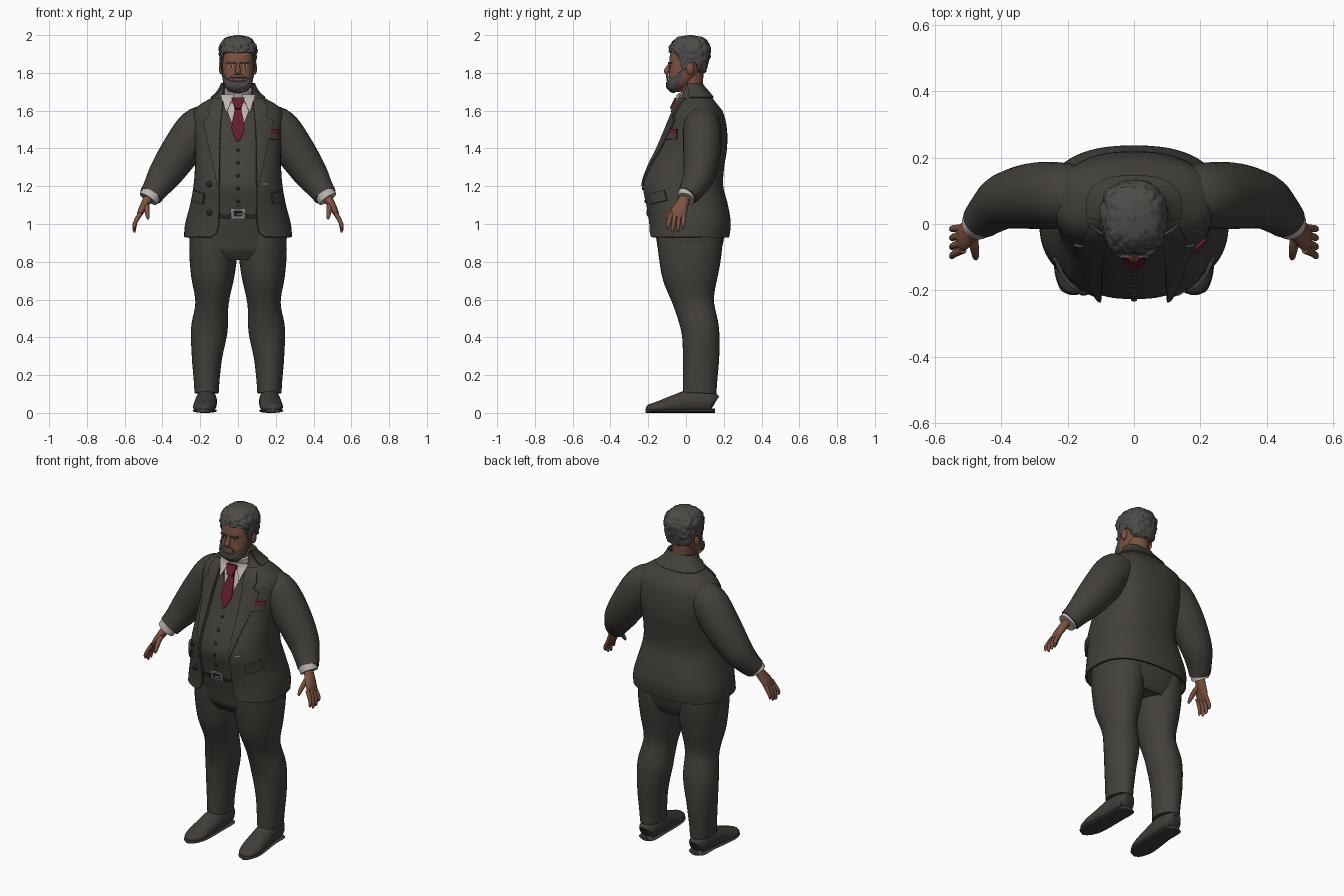
import bpy, bmesh, math
from mathutils import Vector, noise

cube = bpy.data.objects.get("Cube")
if cube:
    bpy.data.objects.remove(cube, do_unlink=True)

COLORS = {
    "suit cloth": (.056, .051, .043), "skin": (.20, .085, .052), "hair grey": (.075, .072, .066),
    "shirt white": (.52, .45, .43), "tie red": (.13, .012, .026), "shoe leather": (.052, .047, .041),
    "button dark": (.02, .019, .018), "buckle metal": (.3, .29, .27),
    "eye white": (.4, .37, .34), "lip": (.17, .06, .045)}
MATS = {}
for key, rgb in COLORS.items():
    m = bpy.data.materials.new(key)
    m.use_nodes = True
    m.diffuse_color = (*rgb, 1)
    shader = m.node_tree.nodes["Principled BSDF"]
    shader.inputs["Base Color"].default_value = (*rgb, 1)
    shader.inputs["Roughness"].default_value = .8
    MATS[key] = m
SUIT, SKIN, HAIR, SHIRT, TIE, SHOE, DARK, METAL, EYE, LIP = COLORS
POWER = .8


def lerp(a, b, t):
    return a + (b - a) * t


def sample(rows, k):
    """Smooth interpolation of table rows (key, values...)."""
    k = min(max(k, rows[0][0]), rows[-1][0])
    i = 0
    while i < len(rows) - 2 and k > rows[i + 1][0]:
        i += 1
    a, b = rows[i], rows[i + 1]
    p, q = rows[max(i - 1, 0)], rows[min(i + 2, len(rows) - 1)]
    h = b[0] - a[0]
    t = (k - a[0]) / h
    out = []
    for c in range(1, len(a)):
        m1 = (b[c] - p[c]) / (b[0] - p[0]) * h
        m2 = (q[c] - a[c]) / (q[0] - a[0]) * h
        d = b[c] - a[c]
        out.append(a[c] + t * (m1 + t * (3 * d - 2 * m1 - m2 + t * (m1 + m2 - 2 * d))))
    return out


def surf(rows, th, z, off=0):
    """Point on a body of (z, half width, front y, back y); angle 0 is the front."""
    w, f, b = sample(rows, z)
    s, c = math.sin(th), math.cos(th)
    x = (w + off) * math.copysign(abs(s) ** POWER, s)
    y = (f + b) / 2 - ((b - f) / 2 + off) * math.copysign(abs(c) ** POWER, c)
    return Vector((x, y, z))


def angle_at(rows, x, z):
    w = sample(rows, z)[0]
    return math.copysign(math.asin(min(.97, abs(x) / w) ** (1 / POWER)), x)


def finish(name, bm, mat, thick=0):
    bmesh.ops.recalc_face_normals(bm, faces=bm.faces)
    me = bpy.data.meshes.new(name)
    bm.to_mesh(me)
    bm.free()
    me.materials.append(MATS[mat])
    me.shade_smooth()
    me.set_sharp_from_angle(angle=math.radians(50))
    ob = bpy.data.objects.new(name, me)
    bpy.context.collection.objects.link(ob)
    if thick:
        mod = ob.modifiers.new("thickness", 'SOLIDIFY')
        mod.thickness = thick
        mod.offset = 0
        ob.modifiers.new("crisp rim", 'EDGE_SPLIT').split_angle = math.radians(50)
    return ob


def build(name, rings, mat, wrap=False, caps=(False, False), thick=0):
    bm = bmesh.new()
    vs = [[bm.verts.new(p) for p in r] for r in rings]
    n = len(rings[0])
    for a, b in zip(vs, vs[1:]):
        for i in range(n if wrap else n - 1):
            j = (i + 1) % n
            bm.faces.new((a[i], a[j], b[j], b[i]))
    for use, ring in zip(caps, (vs[0], vs[-1])):
        if use:
            bm.faces.new(ring)
    return finish(name, bm, mat, thick)


def loft(name, rows, z0, z1, mat, off=0, n=48, steps=24):
    rings = [[surf(rows, math.tau * i / n, lerp(z0, z1, j / steps), off) for i in range(n)]
             for j in range(steps + 1)]
    return build(name, rings, mat, True, (True, True))


def patch(name, rows, z0, z1, xa, xb, mat, off=.004, thick=.006, nx=6, nz=14):
    """Plate lying on the front of a body between two x limits given per height."""
    rings = []
    for j in range(nz + 1):
        z = lerp(z0, z1, j / nz)
        rings.append([surf(rows, angle_at(rows, lerp(xa(z), xb(z), i / nx), z), z, off)
                      for i in range(nx + 1)])
    return build(name, rings, mat, thick=thick)


def plate(name, rows, x0, x1, z0, z1, mat, off=.004, thick=.006):
    return patch(name, rows, z0, z1, lambda z: x0, lambda z: x1, mat, off, thick, 5, 3)


def tube(name, pts, mat, ref=(0, 1, 0), n=20, sub=5, floor=-1, side=1):
    """Elliptic tube through (x, y, z, radius across, radius along ref)."""
    rows = [(i, *p) for i, p in enumerate(pts)]
    count = (len(pts) - 1) * sub
    data = [sample(rows, j / sub) for j in range(count + 1)]
    mid = [Vector((d[0] * side, d[1], d[2])) for d in data]
    rings = []
    for j, d in enumerate(data):
        t = (mid[min(j + 1, count)] - mid[max(j - 1, 0)]).normalized()
        u = t.cross(Vector(ref)).normalized()
        v = u.cross(t)
        ring = []
        for i in range(n):
            a = math.tau * i / n
            p = mid[j] + u * d[3] * math.cos(a) + v * d[4] * math.sin(a)
            p.z = max(p.z, floor)
            ring.append(p)
        rings.append(ring)
    return build(name, rings, mat, True, (True, True))


def ball(name, loc, size, mat):
    bm = bmesh.new()
    bmesh.ops.create_uvsphere(bm, u_segments=16, v_segments=10, radius=1)
    bmesh.ops.scale(bm, vec=size, verts=bm.verts)
    bmesh.ops.translate(bm, vec=loc, verts=bm.verts)
    return finish(name, bm, mat)


# Body tables: height, half width, front, back
TORSO = [(.92, .285, -.2, .225), (1, .278, -.2, .235), (1.1, .252, -.217, .22), (1.2, .234, -.235, .195),
         (1.3, .226, -.205, .2), (1.4, .226, -.155, .215), (1.5, .235, -.11, .215), (1.59, .237, -.07, .195),
         (1.63, .2, -.05, .165), (1.66, .145, -.036, .142), (1.7, .1, -.03, .11), (1.74, .078, -.02, .075)]
HIPS = [(.81, .19, -.11, .16), (.86, .24, -.145, .185), (.92, .258, -.157, .2), (1, .25, -.175, .205),
        (1.12, .22, -.2, .2)]
HEAD = [(1.7, .025, -.08, -.03), (1.73, .058, -.093, .01), (1.77, .074, -.092, .05), (1.82, .083, -.088, .09),
        (1.87, .085, -.088, .11), (1.92, .085, -.078, .113), (1.96, .07, -.055, .095), (1.985, .03, -.02, .05)]
HAIRDO = [(1.78, .078, -.05, .1), (1.82, .09, -.08, .11), (1.88, .096, -.09, .126), (1.93, .098, -.088, .13),
          (1.97, .083, -.066, .11), (1.99, .055, -.038, .08), (2, .012, .01, .03)]
BEARD = [(1.693, .01, -.066, -.055), (1.7, .04, -.085, -.035), (1.73, .07, -.105, 0), (1.77, .081, -.1, .03),
         (1.83, .088, -.09, .06)]

# Jacket shell, open down the front
OPENING = [(.92, .16), (.95, .118), (1, .104), (1.2, .1), (1.5, .095), (1.6, .085), (1.66, .08), (1.74, .076)]


def opening(z):
    return sample(OPENING, z)[0]


rings = []
for j in range(41):
    z = lerp(.93, 1.74, j / 40)
    a = angle_at(TORSO, opening(z), z)
    rings.append([surf(TORSO, lerp(a, math.tau - a, i / 60), z, -.004) for i in range(61)])
build("jacket", rings, SUIT, thick=.012)
build("jacket_collar", [[surf(TORSO, lerp(1.3, math.tau - 1.3, i / 40), lerp(1.668, 1.745, j / 6), .008)
                         for i in range(41)] for j in range(7)], SUIT, thick=.01)

# Shirt, trousers top and belt
loft("shirt_front", TORSO, 1.38, 1.66, SHIRT, -.02)
loft("trouser_hips", HIPS, .81, 1.12, SUIT)
plate("belt", HIPS, -.13, .13, 1.03, 1.078, DARK, .006)
plate("buckle", HIPS, -.036, .036, 1.028, 1.08, METAL, .014)
plate("buckle_centre", HIPS, -.022, .022, 1.04, 1.068, DARK, .018)
plate("buckle_prong", HIPS, -.004, .026, 1.05, 1.057, METAL, .022)

# Tie
BLADE = [(1.435, .003), (1.5, .033), (1.61, .017)]
patch("tie_blade", TORSO, 1.435, 1.62, lambda z: -sample(BLADE, z)[0], lambda z: sample(BLADE, z)[0], TIE, .0)
patch("tie_knot", TORSO, 1.61, 1.668, lambda z: -.016 - (z - 1.61) * .25,
      lambda z: .016 + (z - 1.61) * .25, TIE, .02, .014)

# Waistcoat halves, lapels, collar points and pockets
LAPEL = [(1.2, .104), (1.35, .137), (1.5, .168), (1.55, .176), (1.57, .145), (1.6, .155), (1.665, .125)]
for s, tag in ((1, "left"), (-1, "right")):
    rings = []
    for j in range(25):
        row = []
        for i in range(9):
            t = i / 8
            z = lerp(1.1 - .05 * math.sin(math.pi * t), 1.64, j / 24)
            x = lerp(max(.0, (z - 1.45) * .4), .14, t)
            row.append(surf(TORSO, angle_at(TORSO, x * s, z), z, -.012))
        rings.append(row)
    build("waistcoat_" + tag, rings, SUIT, thick=.007)
    patch("lapel_" + tag, TORSO, 1.2, 1.665, lambda z: s * (opening(z) - .004),
          lambda z: s * sample(LAPEL, z)[0], SUIT, .008, .009, 6, 36)
    patch("shirt_collar_" + tag, TORSO, 1.595, 1.685, lambda z: s * lerp(.056, .016, (z - 1.595) / .09),
          lambda z: s * lerp(.062, .082, (z - 1.595) / .09), SHIRT, .014, .006)
    build("pocket_flap_" + tag, [[surf(TORSO, s * lerp(.72, 1.22, i / 8), 1.105 + .055 * j / 3 + .02 * i / 8, .008)
                                  for i in range(9)] for j in range(4)], SUIT, thick=.012)
plate("breast_pocket", TORSO, .15, .212, 1.448, 1.478, SUIT, .006, .008)
patch("pocket_square", TORSO, 1.478, 1.503, lambda z: .155, lambda z: .208, TIE, .006, .008)
for i in range(5):
    z = 1.12 + .068 * i
    ball("waistcoat_button", surf(TORSO, 0, z, -.007), (.009, .006, .009), DARK)
for z in (1.06, 1.21):
    ball("jacket_button", surf(TORSO, angle_at(TORSO, -.148, z), z, .006), (.015, .008, .015), DARK)
    plate("buttonhole", TORSO, .128, .152, z, z + .005, METAL, .003, .004)

# Neck and head
tube("shirt_collar_band", [(0, .048, 1.62, .088, .075), (0, .037, 1.67, .08, .07), (0, .024, 1.712, .074, .067)], SHIRT)
tube("neck", [(0, .045, 1.64, .062, .06), (0, .03, 1.72, .06, .06), (0, .025, 1.82, .066, .07)], SKIN)
loft("head", HEAD, 1.7, 1.985, SKIN)
tube("nose", [(0, -.083, 1.85, .008, .008), (0, -.097, 1.825, .011, .012), (0, -.103, 1.808, .016, .014),
              (0, -.094, 1.794, .01, .01)], SKIN, n=14)
plate("lips", HEAD, -.027, .027, 1.758, 1.775, LIP, .008)
patch("moustache", BEARD, 1.774, 1.791, lambda z: -.042 + (z - 1.774), lambda z: .042 - (z - 1.774), HAIR, .003, .009)
for s, tag in ((1, "left"), (-1, "right")):
    plate("eye_" + tag, HEAD, s * .022, s * .047, 1.829, 1.839, EYE, .001, .004)
    plate("iris_" + tag, HEAD, s * .03, s * .039, 1.829, 1.839, DARK, .003, .004)
    plate("eyebrow_" + tag, HEAD, s * .014, s * .056, 1.848, 1.857, HAIR, .004, .008)
    ball("ear_" + tag, (s * .089, .022, 1.823), (.012, .021, .032), SKIN)

# Curly hair and beard with a tucked lower edge
HAIRLINE = [(0, 1.903), (.8, 1.9), (1.1, 1.86), (1.3, 1.805), (1.5, 1.82), (1.75, 1.85), (2.1, 1.81), (3.2, 1.79)]
JAWLINE = [(0, 1.757), (.35, 1.757), (.7, 1.772), (1.1, 1.785), (1.65, 1.83)]


def curly(rows, th, z, tuck, size, scale):
    p = surf(rows, th, z)
    return surf(rows, th, z, -.022 if tuck else size * noise.noise(p * scale))


build("hair", [[curly(HAIRDO, a, lerp(sample(HAIRLINE, abs(a))[0], 2, math.sin(j / 28 * math.pi / 2)), j == 0, .011, 55)
                for a in (math.tau * i / 80 - math.pi for i in range(80))] for j in range(29)],
      HAIR, True, (False, True))
build("beard", [[curly(BEARD, a, lerp(1.693, sample(JAWLINE, abs(a))[0], j / 14), j == 14, .004, 80)
                 for a in (lerp(-1.65, 1.65, i / 48) for i in range(49))] for j in range(15)], HAIR)

# Limbs, mirrored left and right
for s, tag in ((1, "left"), (-1, "right")):
    tube("sleeve_" + tag, [(.14, .08, 1.54, .09, .09), (.215, .085, 1.505, .108, .1), (.3, .085, 1.39, .105, .1),
                           (.385, .07, 1.265, .09, .085), (.435, .035, 1.19, .07, .068),
                           (.462, .008, 1.15, .062, .055)], SUIT, n=28, side=s)
    tube("cuff_" + tag, [(.45, .01, 1.17, .055, .048), (.476, -.003, 1.132, .053, .046)], SHIRT, side=s)
    tube("palm_" + tag, [(.462, 0, 1.155, .026, .028), (.487, -.016, 1.115, .023, .032),
                         (.512, -.036, 1.07, .018, .042), (.528, -.046, 1.035, .011, .036)], SKIN, side=s)
    for i in range(4):
        y = -.078 + .022 * i
        reach = (.018, 0, .004, .022)[i]
        tube("finger_" + tag, [(.516, y, 1.058, .012, .012), (.542, y * 1.15, 1.012, .011, .011),
                               (.549, y * 1.25, .97 + reach, .009, .009), (.546, y * 1.25, .955 + reach, .004, .004)],
             SKIN, n=10, sub=3, side=s)
    tube("thumb_" + tag, [(.488, -.025, 1.11, .017, .016), (.482, -.07, 1.075, .014, .014),
                          (.478, -.098, 1.04, .01, .01), (.477, -.106, 1.025, .004, .004)], SKIN, n=10, sub=3, side=s)
    tube("trouser_leg_" + tag, [(.132, .02, .95, .122, .175), (.131, .021, .85, .127, .168), (.134, .023, .72, .114, .147),
                                (.138, .042, .58, .088, .108), (.152, .075, .44, .097, .1), (.164, .08, .3, .081, .096),
                                (.166, .075, .18, .069, .091), (.166, .072, .105, .064, .089)], SUIT, n=32, side=s)
    tube("shoe_" + tag, [(.166, .152, .05, .025, .035), (.166, .132, .058, .05, .055), (.167, .04, .062, .056, .066),
                         (.173, -.06, .045, .06, .05), (.179, -.14, .03, .059, .034), (.183, -.192, .024, .04, .022),
                         (.184, -.21, .02, .012, .01)], SHOE, ref=(0, 0, 1), n=24, floor=.008, side=s)
    tube("sole_" + tag, [(.166, .154, .011, .03, .011), (.166, .13, .011, .054, .011), (.167, .04, .011, .055, .011),
                         (.173, -.06, .011, .062, .011), (.179, -.14, .011, .062, .011), (.184, -.198, .011, .04, .011),
                         (.185, -.214, .011, .012, .01)], SHOE, ref=(0, 0, 1), n=16, side=s)
    for i in range(3):
        tube("lace_" + tag, [(.145, -.03 - .022 * i, .1 - .008 * i, .004, .004),
                             (.195, -.03 - .022 * i, .1 - .008 * i, .004, .004)], DARK, n=8, sub=2, side=s)
